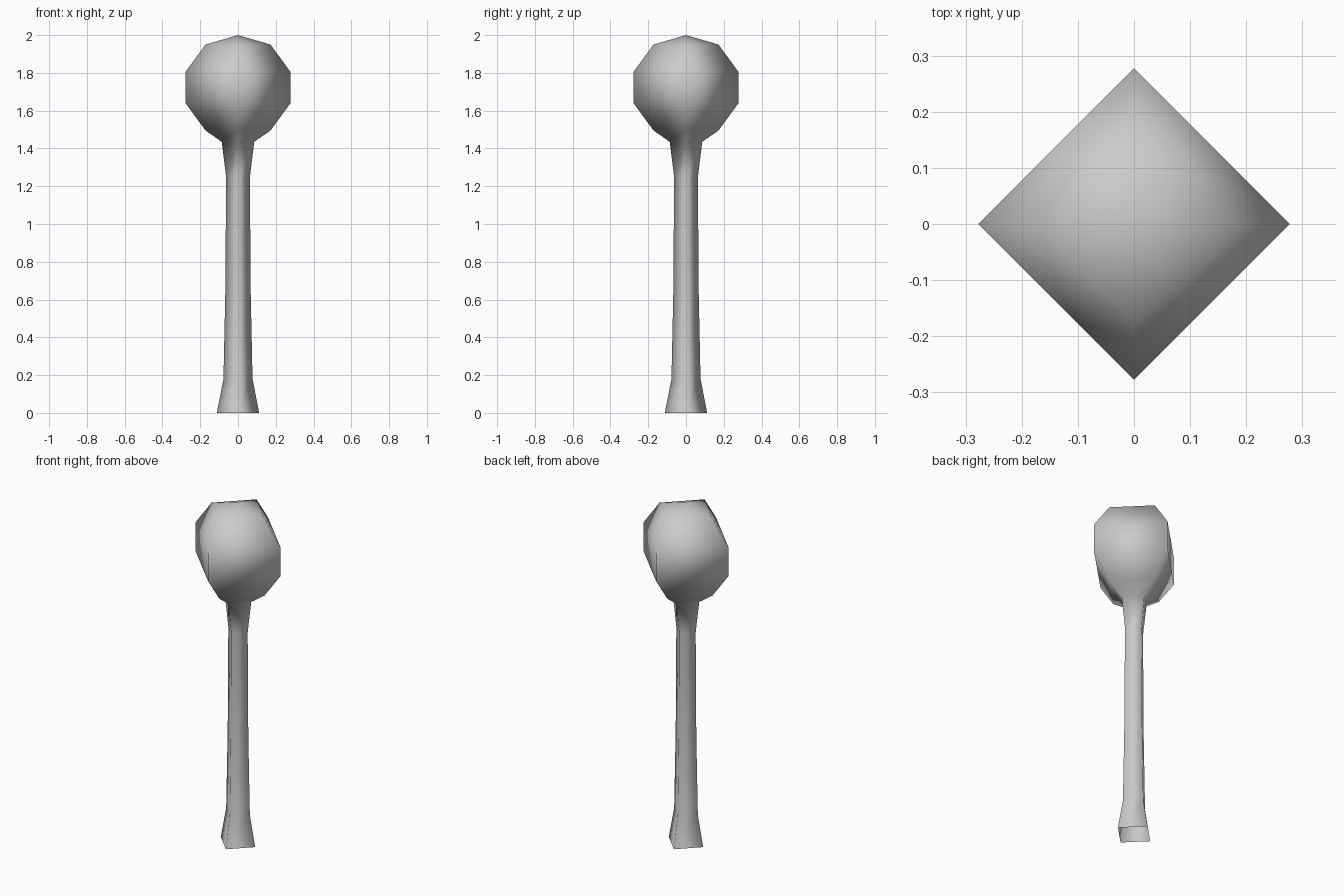
import bpy
import bmesh
from math import cos, sin, pi

cube = bpy.data.objects.get("Cube")
if cube:
    bpy.data.objects.remove(cube, do_unlink=True)

SIDES = 4

# Plain grey
grey = bpy.data.materials.new("plain_grey")
grey.use_nodes = True
colour = (0.6, 0.6, 0.6, 1)
grey.diffuse_color = colour
grey.node_tree.nodes["Principled BSDF"].inputs["Base Color"].default_value = colour

# Outline as (radius, height): flared foot, slim stem, neck, round head
profile = [(0.112, 0), (0.077, 0.18), (0.067, 0.65), (0.063, 1.25),
           (0.086, 1.435), (0.172, 1.495), (0.278, 1.64),
           (0.278, 1.805), (0.172, 1.95)]


def lathe(name, outline, top):
    """Turn the outline about z, open below and closed to a point above."""
    bm = bmesh.new()
    rings = [[bm.verts.new((r * cos(2 * pi * i / SIDES), r * sin(2 * pi * i / SIDES), z))
              for i in range(SIDES)] for r, z in outline]
    tip = bm.verts.new((0, 0, top))
    for i in range(SIDES):
        j = (i + 1) % SIDES
        for low, high in zip(rings, rings[1:]):
            bm.faces.new((low[i], low[j], high[j], high[i]))
        bm.faces.new((rings[-1][i], rings[-1][j], tip))
    for face in bm.faces:
        face.smooth = True
    mesh = bpy.data.meshes.new(name)
    bm.to_mesh(mesh)
    bm.free()
    mesh.materials.append(grey)
    obj = bpy.data.objects.new(name, mesh)
    bpy.context.collection.objects.link(obj)
    return obj


lathe("stem_with_round_head", profile, 2.0)
